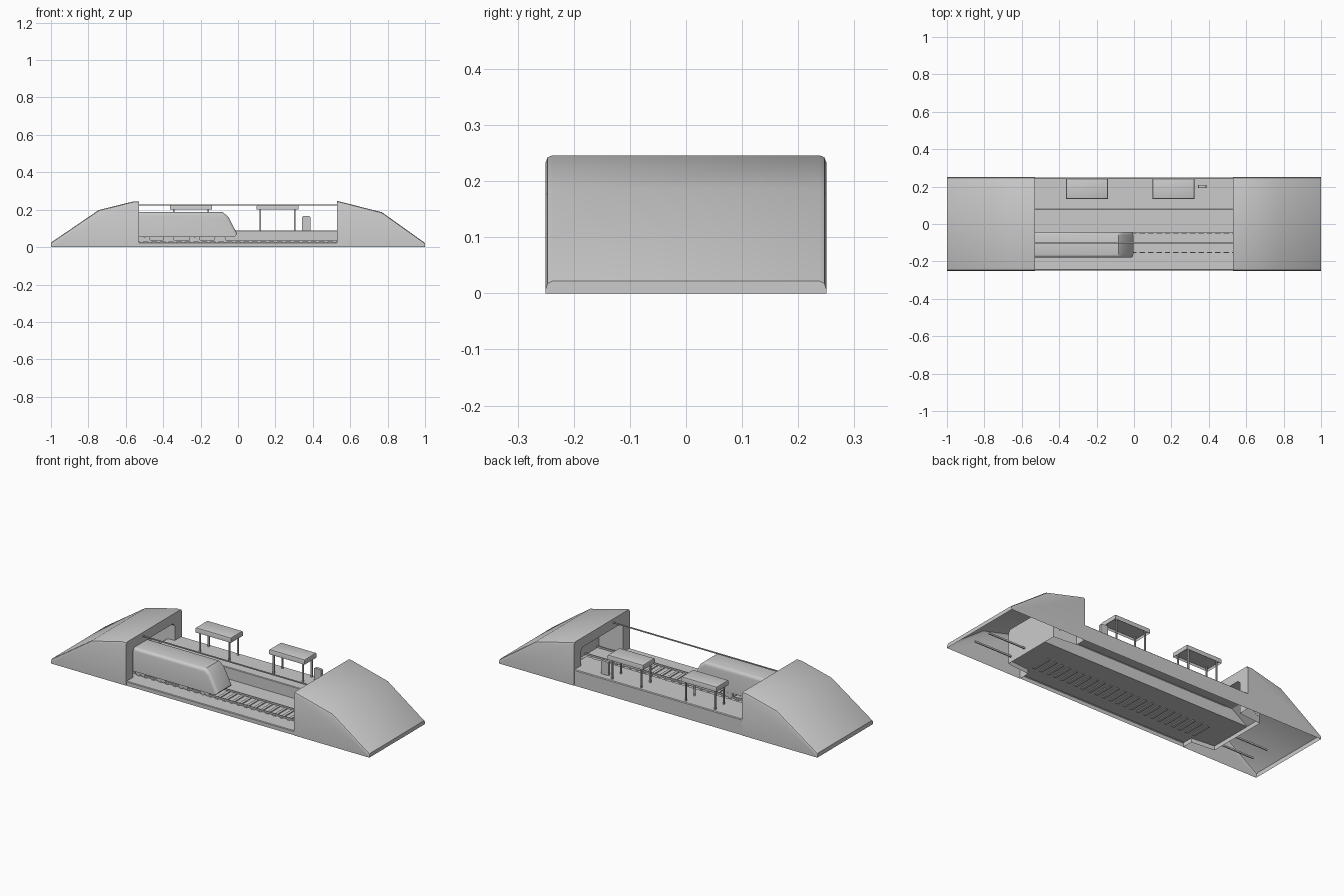
import bpy, bmesh, math
from mathutils import Matrix

if "Cube" in bpy.data.objects:
    bpy.data.objects.remove(bpy.data.objects["Cube"])


def finish(name, bm, smooth=True):
    me = bpy.data.meshes.new(name)
    bm.to_mesh(me)
    bm.free()
    ob = bpy.data.objects.new(name, me)
    bpy.context.collection.objects.link(ob)
    if smooth:
        bpy.ops.object.select_all(action='DESELECT')
        ob.select_set(True)
        bpy.context.view_layer.objects.active = ob
        bpy.ops.object.shade_smooth_by_angle(angle=math.radians(35))
    return ob


def prism(pts, y0, y1):
    """Solid from an x-z outline extruded along y."""
    bm = bmesh.new()
    f = bm.faces.new([bm.verts.new((x, y0, z)) for x, z in pts])
    g = bmesh.ops.extrude_face_region(bm, geom=[f])['geom']
    vs = [v for v in g if isinstance(v, bmesh.types.BMVert)]
    bmesh.ops.translate(bm, verts=vs, vec=(0, y1 - y0, 0))
    bmesh.ops.recalc_face_normals(bm, faces=bm.faces)
    return bm


def box_bm(x0, x1, y0, y1, z0, z1):
    return prism([(x0, z0), (x1, z0), (x1, z1), (x0, z1)], y0, y1)


def bevel(bm, edges, w, seg=2):
    bmesh.ops.bevel(bm, geom=edges, offset=w, offset_type='OFFSET',
                    segments=seg, profile=0.5, affect='EDGES')


def drop_faces(bm, test):
    bmesh.ops.delete(bm, geom=[f for f in bm.faces if test(f)], context='FACES')


def box(name, *ext):
    return finish(name, box_bm(*ext), False)


def bridge(bm, a, b):
    for i in range(len(a) - 1):
        bm.faces.new((a[i], a[i + 1], b[i + 1], b[i]))


# Hollow hills at each end, with a tunnel portal and pocket
slopes = {-1: [(1, .024), (.745, .198), (.555, .245)],
          1: [(1, .022), (.77, .186), (.535, .246)]}
for s, side in ((-1, 'left'), (1, 'right')):
    pts = [(s * x, z) for x, z in [(.528, 0), (1, 0)] + slopes[s] + [(.528, .245)]]
    bm = prism(pts, -.25, .25)
    # long rim edges between the sloping roof and the sides
    rim = [e for e in bm.edges if all(abs(v.co.z) > .01 for v in e.verts)
           and abs(e.verts[0].co.y - e.verts[1].co.y) < .01]
    bevel(bm, rim, .012)
    drop_faces(bm, lambda f: abs(f.normal.z) > .9 and f.calc_center_median().z < .002)
    drop_faces(bm, lambda f: f.normal.x * s < -.9)
    finish(side + '_hill', bm)

    bm = bmesh.new()
    outer = [(-.25, 0), (-.25, .234), (-.238, .245), (.238, .245), (.25, .234), (.25, 0)]
    inner = [(-.187, 0), (-.187, .175), (-.172, .19), (.172, .19), (.187, .175), (.187, 0)]
    rings = [[bm.verts.new((s * x, y * k, z)) for y, z in loop]
             for x, k, loop in ((.528, 1, outer), (.528, 1, inner), (.667, .93, inner))]
    bridge(bm, rings[0], rings[1])
    bridge(bm, rings[1], rings[2])
    bm.faces.new(rings[2])
    bmesh.ops.recalc_face_normals(bm, faces=bm.faces)
    finish(side + '_tunnel_portal', bm, False)

    # track bed and platform ramp inside the tunnel
    bm = bmesh.new()
    rows = [[bm.verts.new((s * x, y, z)) for y, z in
             ((-w, .024), (.077, .024), (.077, h), (w, h))]
            for x, w, h in ((.528, .187, .09), (.57, .184, .09), (.667, .174, .025))]
    bridge(bm, rows[0], rows[1])
    bridge(bm, rows[1], rows[2])
    bmesh.ops.recalc_face_normals(bm, faces=bm.faces)
    finish(side + '_tunnel_floor', bm, False)

# Open-bottomed station base: track bed stepping up to the platform
bm = bmesh.new()
step = [(-.248, 0), (-.248, .021), (-.244, .024), (.077, .024), (.077, .087), (.08, .09),
        (.244, .09), (.248, .086), (.248, 0)]
bridge(bm, [bm.verts.new((-.528, y, z)) for y, z in step],
       [bm.verts.new((.528, y, z)) for y, z in step])
bmesh.ops.recalc_face_normals(bm, faces=bm.faces)
finish('station_base', bm, False)

# Track
for i, y in enumerate((-.153, -.047)):
    box('rail_%d' % i, -.9, .9, y - .003, y + .003, .028, .037)
for i in range(24):
    x = -.515 + i * .0448
    box('sleeper_%d' % i, x - .008, x + .008, -.158, -.042, .019, .029)

# Overhead wire
box('overhead_wire', -.53, .53, -.103, -.097, .222, .228)

# Train with sloping rounded nose
bm = prism([(-.6, .055), (-.018, .055), (-.004, .07), (-.052, .162), (-.082, .187), (-.6, .187)],
           -.18, -.042)
top = [e for e in bm.edges if abs(e.verts[0].co.y - e.verts[1].co.y) < .01
       and e.calc_length() > .03
       and max(v.co.z for v in e.verts) > .1 and min(v.co.x for v in e.verts) > -.61
       and max(v.co.x for v in e.verts) > -.1]
bevel(bm, top, .017, 3)
finish('train_body', bm)

# Wheel pairs on axles
for i, x in enumerate((-.515, -.485, -.385, -.358, -.245, -.218, -.11, -.082)):
    for j, y in enumerate((-.155, -.05)):
        bm = bmesh.new()
        bmesh.ops.create_cone(bm, cap_ends=True, segments=16, radius1=.016, radius2=.016,
                              depth=.014, matrix=Matrix.Translation((x, y, .044))
                              @ Matrix.Rotation(math.pi / 2, 4, 'X'))
        finish('train_wheel_%d_%d' % (i, j), bm)

# Platform shelters: hollow roofs on four legs
for i, cx in enumerate((-.251, .212)):
    bm = box_bm(cx - .112, cx + .112, .135, .243, .2, .228)
    bevel(bm, [e for e in bm.edges if all(v.co.z > .22 for v in e.verts)], .008)
    drop_faces(bm, lambda f: f.normal.z < -.9)
    finish('shelter_roof_%d' % i, bm)
    box('shelter_ceiling_%d' % i, cx - .111, cx + .111, .136, .242, .214, .216)
    for dx in (-.092, .092):
        for y in (.15, .228):
            box('shelter_leg', cx + dx - .004, cx + dx + .004, y - .004, y + .004, .089, .216)

# Rounded-top ticket machine on the platform
bm = box_bm(.342, .388, .192, .208, .089, .166)
bevel(bm, [e for e in bm.edges if all(v.co.z > .16 for v in e.verts)
           and abs(e.verts[0].co.x - e.verts[1].co.x) < .001], .008)
finish('ticket_machine', bm)
